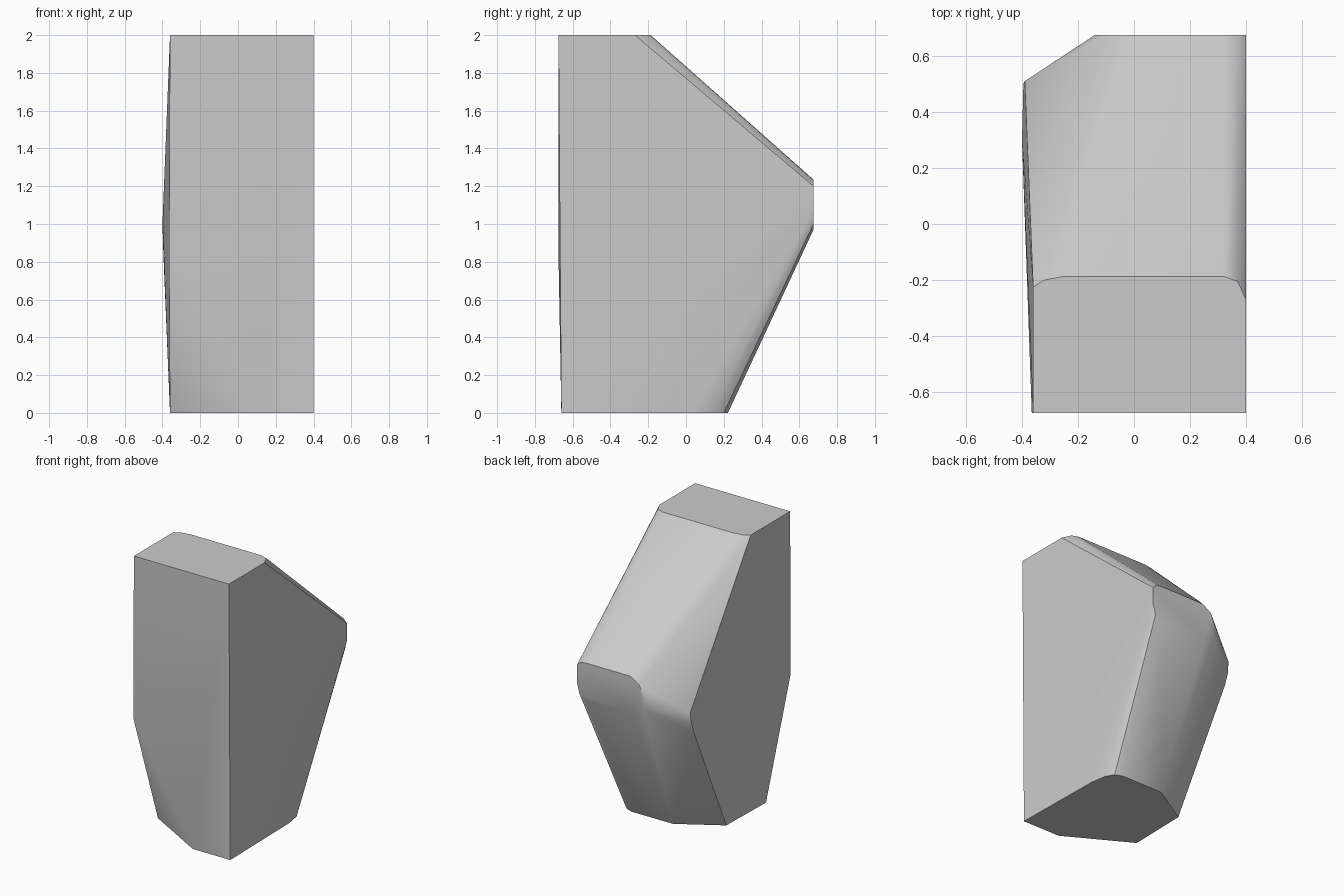
import bpy, bmesh, math

cube = bpy.data.objects.get("Cube")
if cube:
    bpy.data.objects.remove(cube, do_unlink=True)

# Plain grey stone colour
grey = bpy.data.materials.new("stone_grey")
grey.use_nodes = True
colour = (0.6, 0.6, 0.6, 1)
grey.diffuse_color = colour
grey.node_tree.nodes["Principled BSDF"].inputs["Base Color"].default_value = colour

# Flat outlines of the cut block
top = [(-.36, -.675), (.4, -.675), (.4, -.27), (.37, -.205), (.32, -.187),
       (-.25, -.187), (-.32, -.2), (-.36, -.225)]
base = [(.1, -.66), (.4, -.66), (.388, .03), (.37, .14), (.335, .2),
        (.28, .222), (-.05, .22), (-.35, .04), (-.36, -.4)]
back_cap = [(.4, 1.2), (.37, 1.23), (.32, 1.235), (-.03, 1.235), (-.1, 1.19),
            (-.14, 1.1), (-.13, 1.02), (-.05, .97), (.34, .97), (.38, 1.0), (.4, 1.08)]
# Corners of the bulging side and the front bend
side = [(-.39, .51, 1.0), (-.395, .5, .92), (-.4, .3, 1.0), (-.395, .47, .84),
        (-.365, -.675, .83), (.4, -.675, .95)]

points = [(x, y, 2) for x, y in top]
points += [(x, y, 0) for x, y in base]
points += [(x, .675, z) for x, z in back_cap]
points += side

# Faceted stone block wrapped around the outlines
bm = bmesh.new()
verts = [bm.verts.new(p) for p in points]
hull = bmesh.ops.convex_hull(bm, input=verts)
loose = [v for v in bm.verts if not v.link_faces]
bmesh.ops.delete(bm, geom=loose, context='VERTS')
bmesh.ops.dissolve_limit(bm, angle_limit=math.radians(1), verts=bm.verts, edges=bm.edges)
bmesh.ops.recalc_face_normals(bm, faces=bm.faces)
mesh = bpy.data.meshes.new("stone_block")
bm.to_mesh(mesh)
bm.free()
mesh.materials.append(grey)
block = bpy.data.objects.new("stone_block", mesh)
bpy.context.collection.objects.link(block)

# Soft shading over the worn edges, crisp main corners
bpy.ops.object.select_all(action='DESELECT')
block.select_set(True)
bpy.context.view_layer.objects.active = block
bpy.ops.object.shade_smooth_by_angle(angle=math.radians(35))
